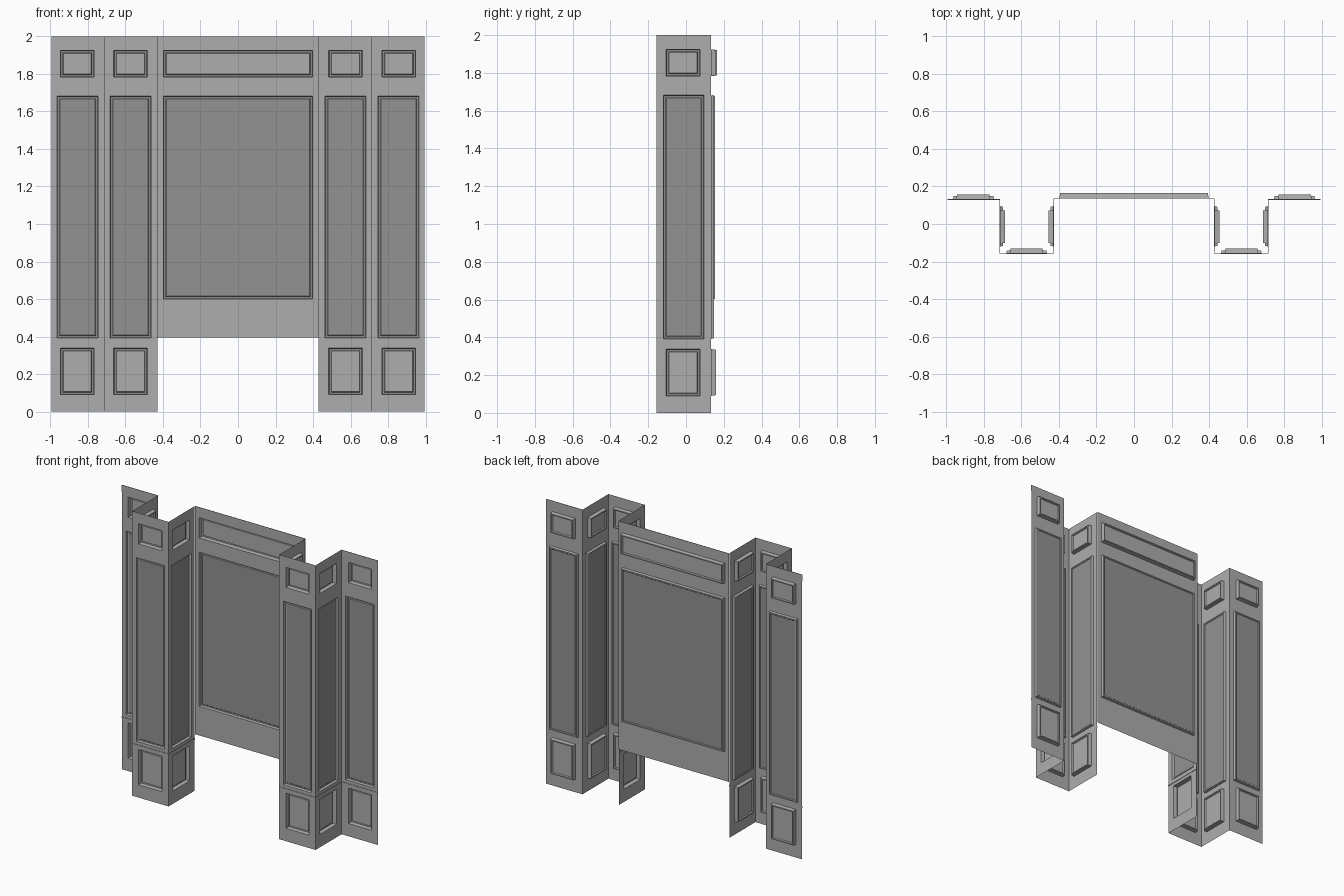
import bpy, bmesh
from mathutils import Vector

if "Cube" in bpy.data.objects:
    bpy.data.objects.remove(bpy.data.objects["Cube"])

YB, YF = 0.132, -0.157           # back wall plane, pillar front plane
SMALL = [(0, 0), (0.004, 0.026), (0.012, 0.026), (0.016, 0.018)]   # (inset, depth)
TALL = [(0, 0), (0.004, 0.016), (0.012, 0.016), (0.016, 0.012)]


def material(name, v):
    m = bpy.data.materials.new(name)
    m.diffuse_color = (v, v, v, 1)
    m.use_nodes = True
    m.node_tree.nodes["Principled BSDF"].inputs["Base Color"].default_value = m.diffuse_color
    return m


MATS = [material("frame_grey", 0.42), material("panel_grey", 0.29)]


def wall(name, p0, p1, z0, panels, trims, mirror=True):
    """Flat wall sheet from p0 to p1 with recessed moulded panels and thin trim strips."""
    p0, p1 = Vector((*p0, 0)), Vector((*p1, 0))
    length = (p1 - p0).length
    d = (p1 - p0).normalized()
    n = Vector((d.y, -d.x, 0))
    bm = bmesh.new()

    def pt(u, z, depth=0):
        return bm.verts.new(p0 + d * u - n * depth + Vector((0, 0, z)))

    def quad(*c):
        return bm.faces.new([pt(*q) for q in c])

    # flat sheet with openings left for the panels
    us = sorted({0, length} | {u for p in panels for u in p[:2]})
    zs = sorted({z0, 2} | {z for p in panels for z in p[2:4]})
    for ua, ub in zip(us, us[1:]):
        for za, zb in zip(zs, zs[1:]):
            u, z = (ua + ub) / 2, (za + zb) / 2
            if not any(a < u < b and c < z < e for a, b, c, e, _ in panels):
                quad((ua, za), (ub, za), (ub, zb), (ua, zb))
    # recessed panels, stepped by the moulding profile
    for a, b, c, e, prof in panels:
        rings = [[(a + i, c + i, h), (b - i, c + i, h), (b - i, e - i, h), (a + i, e - i, h)]
                 for i, h in prof]
        for r, s in zip(rings, rings[1:]):
            for k in range(4):
                m = (k + 1) % 4
                quad(r[k], r[m], s[m], s[k])
        quad(*rings[-1]).material_index = int(prof is TALL)
    bmesh.ops.remove_doubles(bm, verts=bm.verts[:], dist=1e-5)
    # thin trim strips
    for za, zb in trims:
        t = -0.003
        quad((0, za, t), (length, za, t), (length, zb, t), (0, zb, t))
        quad((0, za, 0), (length, za, 0), (length, za, t), (0, za, t))
        quad((0, zb, t), (length, zb, t), (length, zb, 0), (0, zb, 0))
    me = bpy.data.meshes.new(name)
    bm.to_mesh(me)
    bm.free()
    for m in MATS:
        me.materials.append(m)
    ob = bpy.data.objects.new(name, me)
    bpy.context.collection.objects.link(ob)
    if mirror:
        mod = ob.modifiers.new("mirror", 'MIRROR')
        mod.use_mirror_merge = False


def stack(s0, s1, t0, t1):
    """Low, tall and top panels of one narrow wall."""
    return [(s0, s1, 0.09, 0.338, SMALL), (t0, t1, 0.392, 1.682, TALL),
            (s0, s1, 1.783, 1.925, SMALL)]


# outer wings and the three faces of each pillar
wall("outer_wing", (-0.995, YB), (-0.713, YB), 0, stack(0.048, 0.228, 0.03, 0.25),
     [(0.36, 0.37), (1.955, 2.0)])
wall("pillar_outer_side", (-0.713, YB), (-0.713, YF), 0, stack(0.057, 0.237, 0.037, 0.252),
     [(0.36, 0.37)])
wall("pillar_front", (-0.713, YF), (-0.43, YF), 0, stack(0.05, 0.23, 0.032, 0.25),
     [(0.36, 0.37)])
wall("pillar_inner_side", (-0.43, YF), (-0.43, YB), 0, stack(0.052, 0.232, 0.037, 0.252),
     [(0.36, 0.37)])

# centre wall above the opening
wall("centre_wall", (-0.43, YB + 0.006), (0.43, YB + 0.006), 0.395,
     [(0.032, 0.828, 0.6, 1.682, TALL), (0.032, 0.828, 1.783, 1.925, SMALL)],
     [(1.955, 2.0)], mirror=False)
